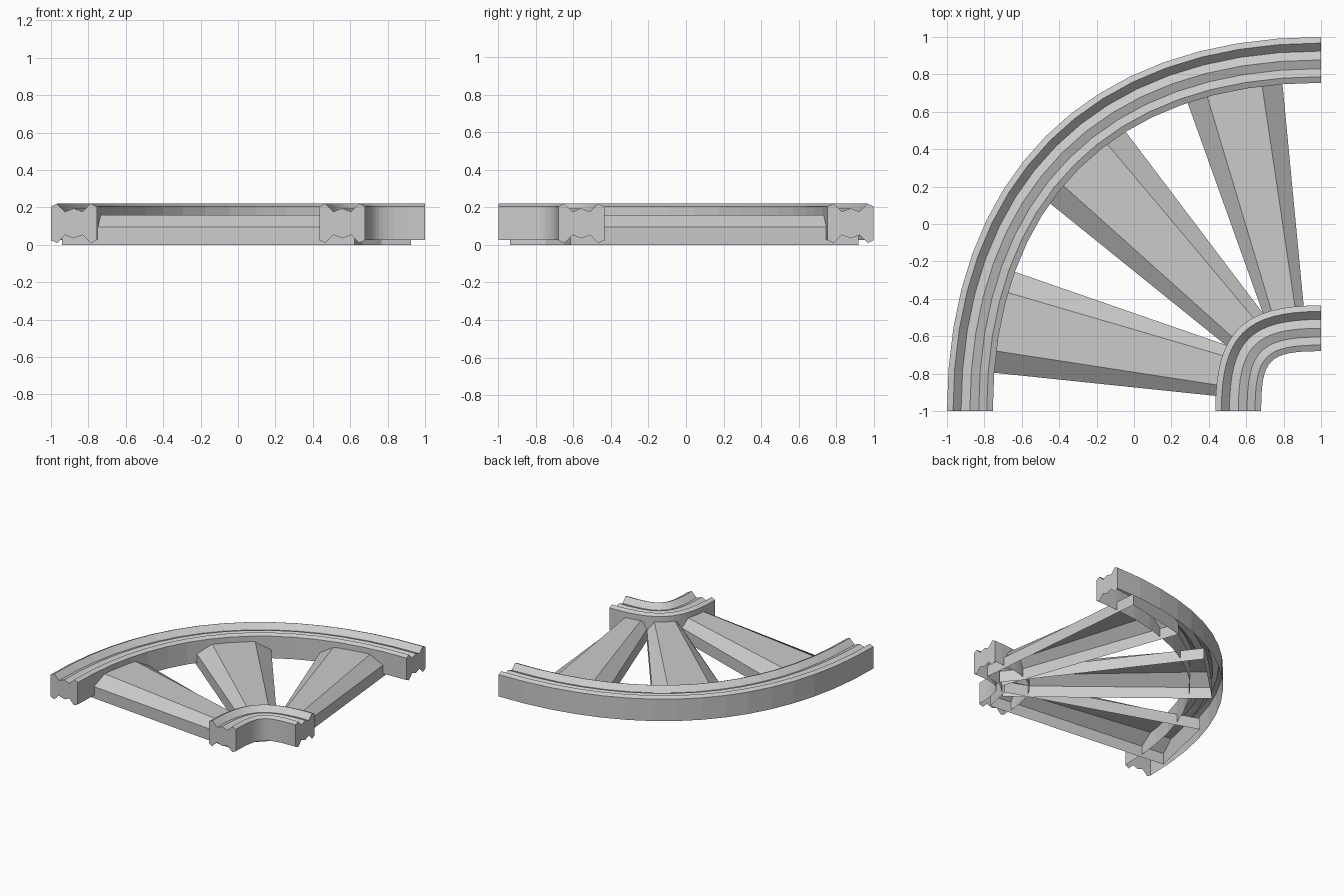
import bpy
from mathutils import Vector

cube = bpy.data.objects.get("Cube")
if cube:
    bpy.data.objects.remove(cube, do_unlink=True)

grey = bpy.data.materials.new("light_grey")
grey.use_nodes = True
COLOR = (0.6, 0.6, 0.6, 1)
grey.diffuse_color = COLOR
grey.node_tree.nodes["Principled BSDF"].inputs["Base Color"].default_value = COLOR

CORNER = Vector((1, -1))   # centre of the turn
STEPS = 16


def add_mesh(name, verts, faces):
    mesh = bpy.data.meshes.new(name)
    mesh.from_pydata(verts, [], faces)
    mesh.update()
    mesh.materials.append(grey)
    obj = bpy.data.objects.new(name, mesh)
    bpy.context.collection.objects.link(obj)


def skin(sections):
    """Faces joining consecutive open cross-sections."""
    n = len(sections[0])
    verts = [v for s in sections for v in s]
    faces = [(i*n + j, (i+1)*n + j, (i+1)*n + j + 1, i*n + j + 1)
             for i in range(len(sections) - 1) for j in range(n - 1)]
    return verts, faces


def add_cap(verts, faces, points, flip):
    """Close one end with a single polygon."""
    first = len(verts)
    verts += points
    face = list(range(first, len(verts)))
    faces.append(face[::-1] if flip else face)


def bend(radius, t):
    """Point on a slightly squared quarter turn of the given radius."""
    handle = 0.58 * radius + 0.095
    s = 1 - t
    x = -radius*(s**3 + 3*s*s*t) - handle*3*s*t*t
    y = radius*(t**3 + 3*t*t*s) + handle*3*t*s*s
    return CORNER + Vector((x, y))


# Rails: grooved top and sides, open underneath, swept round the bend
MID_Z = 0.115
top = [(-0.1225, 0.09), (-0.09, 0.105), (-0.047, 0.062), (0, 0.08),
       (0.047, 0.062), (0.09, 0.105), (0.1225, 0.09)]
end_profile = top + [(u, -h) for u, h in reversed(top)]
shell = [end_profile[-1]] + end_profile[:len(top) + 1]


def rail(name, radius):
    def place(profile, t):
        return [(*bend(radius + u, t), MID_Z + h) for u, h in profile]

    verts, faces = skin([place(shell, i / STEPS) for i in range(STEPS + 1)])
    # End plates are symmetrical top to bottom
    add_cap(verts, faces, place(end_profile, 0), False)
    add_cap(verts, faces, place(end_profile, 1), True)
    add_mesh(name, verts, faces)


rail("outer_rail", 1.8775)
rail("inner_rail", 0.4425)


# Sleepers: tapered hollow troughs with bevelled tops and closed ends
def sleeper(name, outer, inner, wide_outer, wide_inner):
    outer, inner = Vector(outer), Vector(inner)
    along = (inner - outer).normalized()
    side = Vector((-along.y, along.x))
    sections = []
    for p, wide in ((outer - along*0.16, wide_outer),
                    (inner + along*0.19, wide_inner)):
        flat = wide * 0.575
        shape = [(-wide, 0), (-wide, 0.095), (-flat, 0.16)]
        shape += [(-u, z) for u, z in reversed(shape)]
        sections.append([(*(p + side*u), z) for u, z in shape])
    verts, faces = skin(sections)
    add_cap(verts, faces, sections[0], False)
    add_cap(verts, faces, sections[1], True)
    add_mesh(name, verts, faces)


sleeper("right_sleeper", (-0.72, -0.52), (0.463, -0.783), 0.297, 0.117)
sleeper("middle_sleeper", (-0.257, 0.313), (0.588, -0.559), 0.3, 0.108)
sleeper("left_sleeper", (0.54, 0.703), (0.797, -0.449), 0.279, 0.088)
